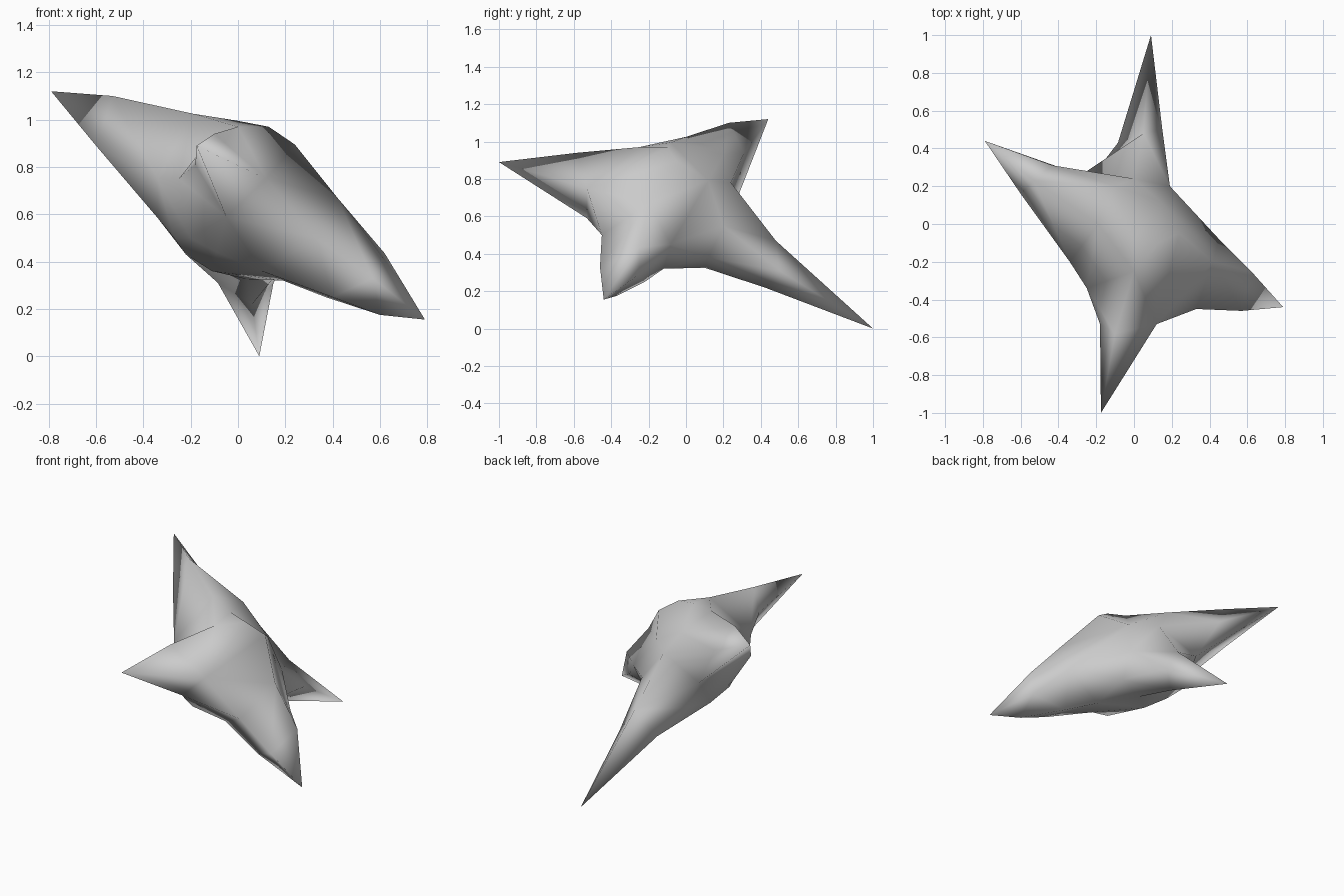
import bpy, bmesh
from mathutils import Vector

CENTRE = Vector((0, -0.03, 0.64))

# Each arm: tip first, then the ring of points around its middle
upper_left_arm = [(-.79, .44, 1.12), (-.53, .23, 1.10), (-.60, .16, .89), (-.43, .31, .94)]
lower_right_arm = [(.79, -.44, .155), (.60, -.37, .175), (.57, -.46, .33),
                   (.62, -.25, .435), (.60, -.25, .29)]
back_arm = [(.09, 1.0, 0), (.05, .48, .47), (.15, .50, .31), (-.085, .43, .31), (.06, .42, .22)]
front_arm = [(-.175, -1.0, .89), (-.10, -.58, .94), (-.05, -.53, .59),
             (.12, -.53, .75), (-.18, -.53, .81)]
# Core points: the rounded body between the arms
core = [(-.19, 0, 1.025), (0, -.08, .995), (.13, -.10, .97), (.24, -.05, .895), (0, -.25, .97),
        (-.34, -.02, .585), (-.34, -.20, .75), (-.25, -.34, .75), (-.22, .05, .43),
        (-.27, -.08, .50), (-.11, -.03, .36), (.04, .10, .325), (.19, -.12, .32), (.37, -.22, .25),
        (-.10, .20, .93), (-.28, .26, .66), (0, .24, .78), (.14, .12, .79),
        (.19, .20, .55), (-.20, .28, .48), (.19, .12, .38),
        (.45, -.08, .45), (.42, -.20, .67), (.33, -.45, .50), (.40, -.36, .25),
        (-.09, -.36, .44), (.10, -.28, .36), (-.20, -.25, .50)]
points = [Vector(p) for p in upper_left_arm + lower_right_arm + back_arm + front_arm + core]

# Wrap a skin over the points: hull of their directions, then push each out to its place
bm = bmesh.new()
verts = [bm.verts.new((p - CENTRE).normalized()) for p in points]
bmesh.ops.convex_hull(bm, input=verts)
for v, p in zip(verts, points):
    v.co = p
bmesh.ops.recalc_face_normals(bm, faces=bm.faces[:])
for f in bm.faces:
    f.smooth = True

mesh = bpy.data.meshes.new("four_point_star")
bm.to_mesh(mesh)
bm.free()
star = bpy.data.objects.new("four_point_star", mesh)
bpy.context.collection.objects.link(star)
